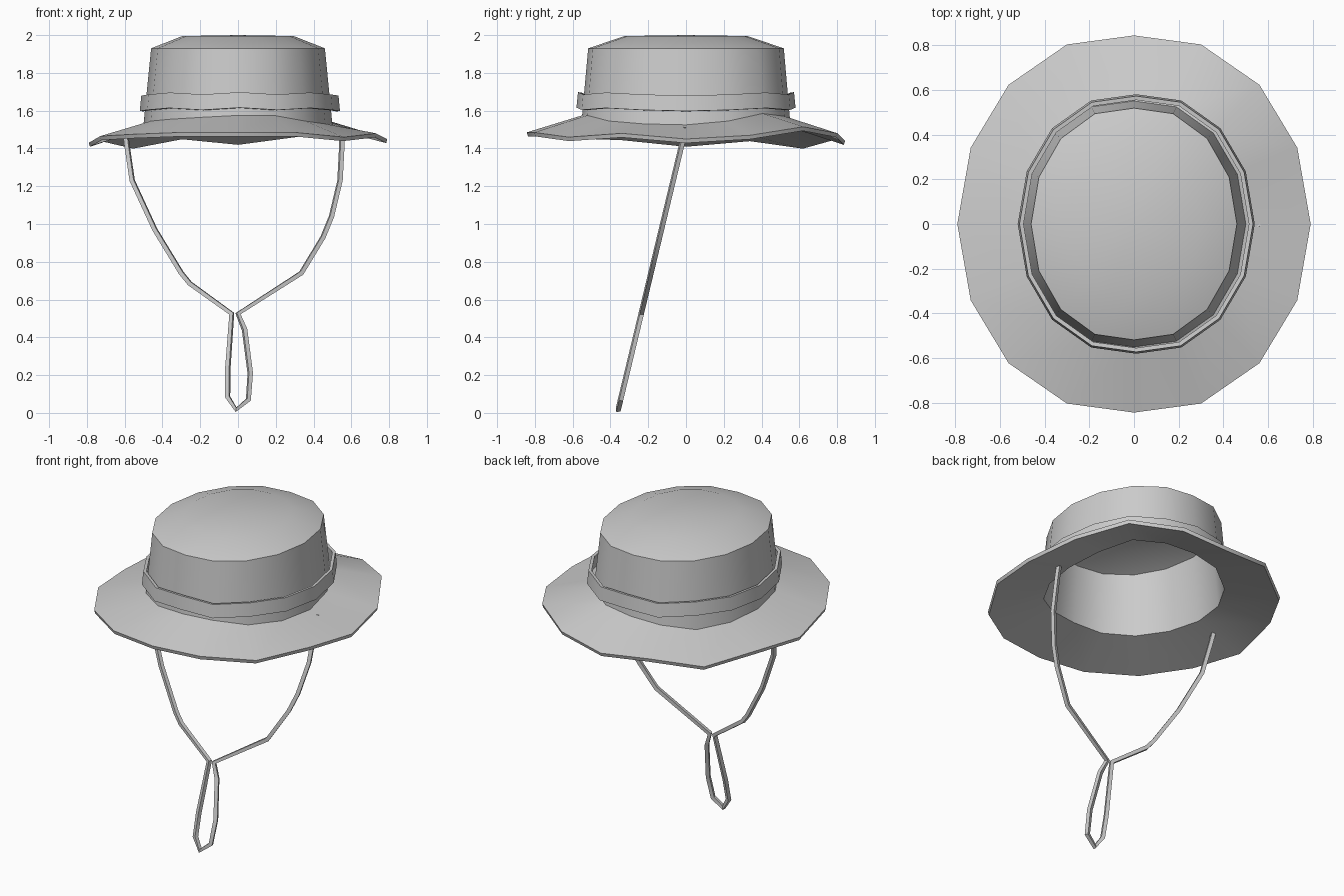
import bpy
import bmesh

cube = bpy.data.objects.get("Cube")
if cube:
    bpy.data.objects.remove(cube, do_unlink=True)

fabric = bpy.data.materials.new("grey_fabric")
fabric.use_nodes = True
grey = (0.6, 0.6, 0.6, 1)
fabric.diffuse_color = grey
fabric.node_tree.nodes["Principled BSDF"].inputs["Base Color"].default_value = grey

# Sixteen-sided oval: one quarter, mirrored to the other three
QUARTER = [(1, 0), (.924, .405), (.71, .738), (.38, .952), (0, 1)]
half = QUARTER + [(-x, y) for x, y in QUARTER[-2::-1]]
OVAL = half + [(x, -y) for x, y in half[-2:0:-1]]
N = len(OVAL)


def add_ring(bm, a, b, heights, cx=0.0):
    if not isinstance(heights, list):
        heights = [heights] * N
    return [bm.verts.new((cx + a * x, b * y, z)) for (x, y), z in zip(OVAL, heights)]


def bridge(bm, lower, upper):
    for i in range(N):
        j = (i + 1) % N
        bm.faces.new((lower[i], lower[j], upper[j], upper[i]))


def finish(obj, thickness=None):
    bpy.ops.object.select_all(action='DESELECT')
    bpy.context.view_layer.objects.active = obj
    obj.select_set(True)
    if thickness:
        mod = obj.modifiers.new("cloth_thickness", 'SOLIDIFY')
        mod.thickness = thickness
        mod.offset = -1
        mod.use_even_offset = True
        bpy.ops.object.modifier_apply(modifier=mod.name)
    bpy.ops.object.shade_smooth_by_angle(angle=0.6)


def make_object(name, bm, thickness):
    bm.normal_update()
    mesh = bpy.data.meshes.new(name)
    bm.to_mesh(mesh)
    bm.free()
    mesh.materials.append(fabric)
    obj = bpy.data.objects.new(name, mesh)
    bpy.context.collection.objects.link(obj)
    finish(obj, thickness)


# Wavy brim, crown wall and shallow domed top
brim_z = [1.45, 1.47, 1.515, 1.48, 1.44, 1.47, 1.42, 1.46,
          1.43, 1.465, 1.475, 1.485, 1.485, 1.485, 1.46, 1.48]
base_z = [1.525, 1.545, 1.585, 1.57, 1.56, 1.545, 1.515, 1.52,
          1.53, 1.545, 1.555, 1.565, 1.575, 1.575, 1.545, 1.53]
bm = bmesh.new()
rings = [add_ring(bm, .79, .843, brim_z),
         add_ring(bm, .5, .55, base_z),
         add_ring(bm, .46, .518, 1.93),
         add_ring(bm, .295, .325, 1.995)]
for lower, upper in zip(rings, rings[1:]):
    bridge(bm, lower, upper)
apex = bm.verts.new((0, 0, 2))
for i in range(N):
    bm.faces.new((rings[-1][i], rings[-1][(i + 1) % N], apex))
make_object("hat_body", bm, .022)

# Loose band around the crown
band_top = [1.69 + (.008 if i % 4 == 0 else -.004 if i % 2 else .006) for i in range(N)]
band_top[0] = band_top[N // 2] = 1.68
bm = bmesh.new()
bridge(bm, add_ring(bm, .53, .58, [z - .082 for z in band_top], .01),
       add_ring(bm, .522, .572, band_top, .01))
make_object("hat_band", bm, .018)

# Chin cord hanging from both sides and ending in a loop
path = [(-.595, 1.48), (-.588, 1.42), (-.56, 1.23), (-.44, .97), (-.3, .74),
        (-.255, .685), (-.033, .525), (-.055, .22), (-.055, .085), (-.01, .017),
        (.055, .07), (.065, .21), (.035, .44), (0, .525), (.335, .74),
        (.45, .93), (.495, 1.04), (.54, 1.23), (.55, 1.42), (.552, 1.51)]
curve = bpy.data.curves.new("chin_cord", 'CURVE')
curve.dimensions = '3D'
curve.bevel_depth = .016
curve.bevel_resolution = 0
curve.use_fill_caps = True
spline = curve.splines.new('POLY')
spline.points.add(len(path) - 1)
for point, (x, z) in zip(spline.points, path):
    point.co = (x, -.02 - (1.43 - z) * .24, z, 1)
curve.materials.append(fabric)
cord = bpy.data.objects.new("chin_cord", curve)
bpy.context.collection.objects.link(cord)
bpy.ops.object.select_all(action='DESELECT')
bpy.context.view_layer.objects.active = cord
cord.select_set(True)
bpy.ops.object.convert(target='MESH')
finish(bpy.context.object)
